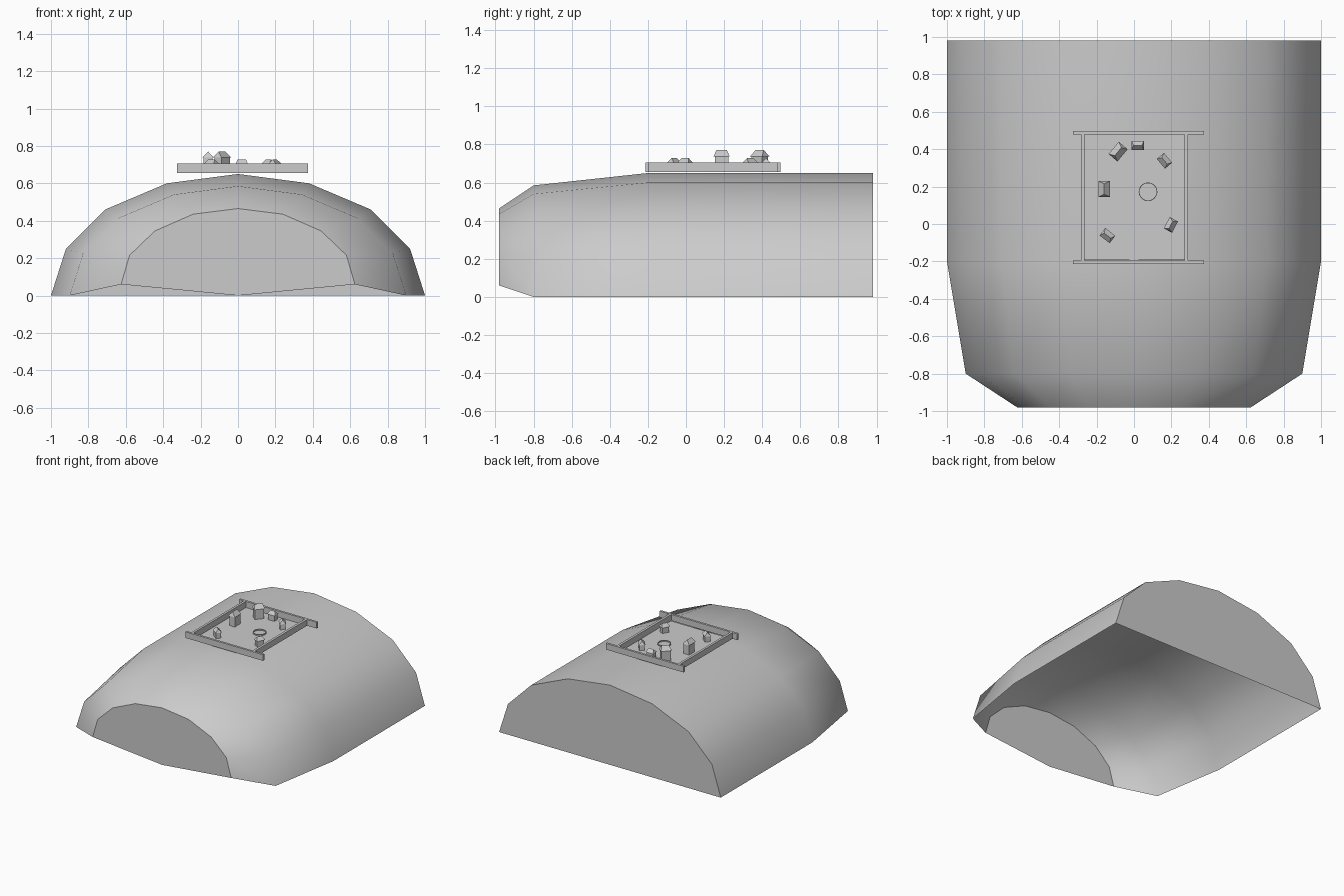
import bpy, bmesh
from math import radians, sin, cos, pi
from mathutils import Matrix, Vector

if "Cube" in bpy.data.objects:
    bpy.data.objects.remove(bpy.data.objects["Cube"])


def finish(bm, name):
    mesh = bpy.data.meshes.new(name)
    bmesh.ops.recalc_face_normals(bm, faces=bm.faces)
    bm.to_mesh(mesh)
    bm.free()
    ob = bpy.data.objects.new(name, mesh)
    bpy.context.collection.objects.link(ob)
    return ob


def box(name, x0, x1, y0, y1, z0, z1):
    bm = bmesh.new()
    bmesh.ops.create_cube(bm, size=1)
    bmesh.ops.scale(bm, vec=(x1 - x0, y1 - y0, z1 - z0), verts=bm.verts)
    bmesh.ops.translate(bm, vec=((x0 + x1) / 2, (y0 + y1) / 2, (z0 + z1) / 2), verts=bm.verts)
    return finish(bm, name)


# Hill: half arches lofted along y, open underneath, capped at both ends
BACK = [(1, 0), (.92, .25), (.71, .46), (.38, .60), (0, .65)]
SHOULDER = [(.9 * x, .9 * z) for x, z in BACK]
FRONT = [(.625, .06), (.58, .215), (.445, .345), (.24, .435), (0, .465)]
bm = bmesh.new()
rings = []
for y, half in ((.98, BACK), (-.2, BACK), (-.8, SHOULDER), (-.98, FRONT)):
    arch = half + [(-x, z) for x, z in half[-2::-1]]
    rings.append([bm.verts.new((x, y, z)) for x, z in arch])
for a, b in zip(rings, rings[1:]):
    for i in range(len(a) - 1):
        bm.faces.new((a[i], a[i + 1], b[i + 1], b[i])).smooth = True
bm.faces.new(rings[0])
bm.faces.new(rings[-1] + [bm.verts.new((0, -.98, 0))])
finish(bm, "hill")

# Palisade frame and village floor
Z0, Z1 = .655, .705
box("front_wall", -.325, .375, -.213, -.195, Z0, Z1)
box("back_wall", -.325, .375, .478, .496, Z0, Z1)
box("left_wall", -.283, -.264, -.195, .478, Z0, Z1)
box("right_wall", .269, .289, -.195, .478, Z0, Z1)
bm = bmesh.new()
bm.faces.new([bm.verts.new((x, y, Z0)) for x, y in
              ((-.275, -.19), (.28, -.19), (.28, .485), (-.275, .485))])
finish(bm, "village_floor")

# Low ring in the middle of the village
bm = bmesh.new()
N = 24
loops = [[bm.verts.new((.075 + r * cos(2 * pi * i / N), .172 + r * sin(2 * pi * i / N), z))
          for i in range(N)] for r, z in ((.05, Z0), (.05, .665), (.046, .665), (.046, Z0))]
for a, b in zip(loops, loops[1:]):
    for i in range(N):
        j = (i + 1) % N
        bm.faces.new((a[i], a[j], b[j], b[i]))
finish(bm, "well_ring")


# House: walls plus overhanging roof with a shortened ridge
def house(name, x, y, angle, length, width, eave, top):
    place = Matrix.Translation((x, y, 0)) @ Matrix.Rotation(radians(angle), 4, 'Z')
    walls = box(name + "_walls", -length * .42, length * .42, -width * .4, width * .4, Z0, eave + .004)
    walls.data.transform(place)
    l, w = length / 2, width / 2
    bm = bmesh.new()
    low = [bm.verts.new(place @ Vector((sx * l, sy * w, eave)))
           for sx, sy in ((-1, -1), (1, -1), (1, 1), (-1, 1))]
    a, b = [bm.verts.new(place @ Vector((s * l * .65, 0, top))) for s in (-1, 1)]
    for f in ((low[0], low[1], b, a), (low[2], low[3], a, b),
              (low[1], low[2], b), (low[3], low[0], a), low[::-1]):
        bm.faces.new(f)
    finish(bm, name + "_roof")


for i, (x, y, angle) in enumerate(((-.085, .387, 50), (-.16, .187, 90))):
    house(f"tall_house_{i + 1}", x, y, angle, .085, .062, .737, .77)
for i, (x, y, angle) in enumerate(((.02, .42, 0), (.163, .338, -50), (.197, -.005, 62), (-.142, -.062, -38))):
    house(f"small_house_{i + 1}", x, y, angle, .068, .05, .702, .728)
